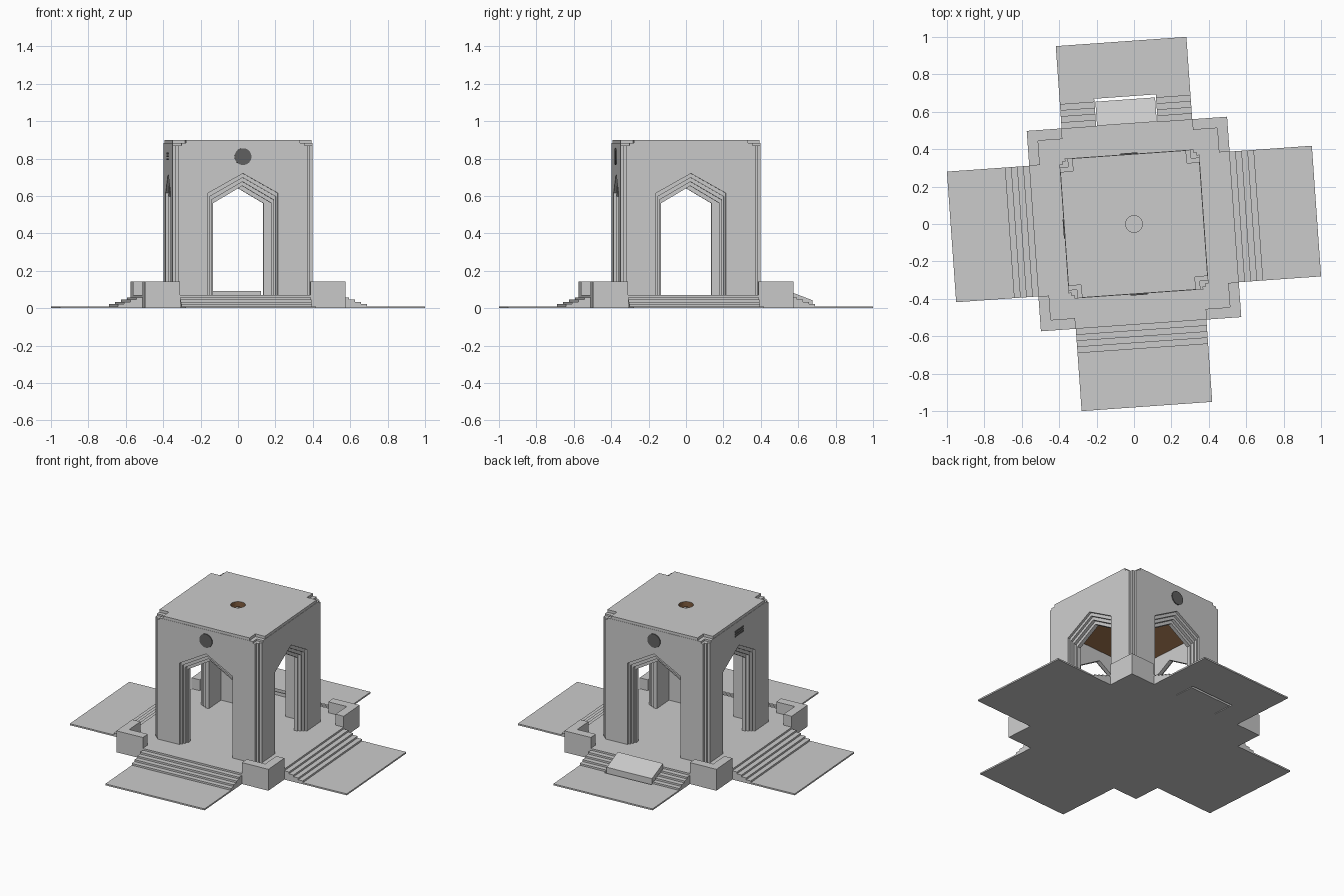
import bpy, bmesh, math
from mathutils import Matrix

if "Cube" in bpy.data.objects:
    bpy.data.objects.remove(bpy.data.objects["Cube"])

TURN = math.radians(4.05)          # whole building sits slightly turned
FLOOR = 0.07


def material(name, rgb):
    m = bpy.data.materials.new(name)
    m.diffuse_color = (*rgb, 1)
    m.use_nodes = True
    m.node_tree.nodes["Principled BSDF"].inputs["Base Color"].default_value = m.diffuse_color
    return m


BROWN = material("timber_brown", (0.22, 0.11, 0.05))
DARK = material("dark_metal", (0.12, 0.12, 0.12))
PALE = material("pale_stone", (0.75, 0.76, 0.73))


def finish(bm, name, quarter=0, mat=None):
    bmesh.ops.recalc_face_normals(bm, faces=bm.faces)
    me = bpy.data.meshes.new(name)
    bm.to_mesh(me)
    bm.free()
    ob = bpy.data.objects.new(name, me)
    ob.rotation_euler.z = TURN + quarter * math.pi / 2
    bpy.context.collection.objects.link(ob)
    if mat:
        me.materials.append(mat)
    return ob


def prism(name, pts, vec, quarter=0, mat=None):
    """Extrude a closed outline of 3D points along vec."""
    bm = bmesh.new()
    f = bm.faces.new([bm.verts.new(p) for p in pts])
    g = bmesh.ops.extrude_face_region(bm, geom=[f])
    bmesh.ops.translate(bm, vec=vec, verts=[v for v in g["geom"] if isinstance(v, bmesh.types.BMVert)])
    return finish(bm, name, quarter, mat)


def box(name, x, y, z, quarter=0, mat=None):
    pts = [(x[0], y[0], z[0]), (x[1], y[0], z[0]), (x[1], y[1], z[0]), (x[0], y[1], z[0])]
    return prism(name, pts, (0, 0, z[1] - z[0]), quarter, mat)


def cylinder(name, r, depth, matrix, mat=None, caps=True, n=32):
    bm = bmesh.new()
    bmesh.ops.create_cone(bm, cap_ends=caps, segments=n, radius1=r, radius2=r, depth=depth, matrix=matrix)
    return finish(bm, name, 0, mat)


def cut_square(h, cut, z):
    """Square outline with re-entrant square corners."""
    pts = []
    for k in range(4):
        c, s = math.cos(k * math.pi / 2), math.sin(k * math.pi / 2)
        for x, y in ((h, h - cut), (h - cut, h - cut), (h - cut, h)):
            pts.append((x * c - y * s, x * s + y * c, z))
    return pts


# Platform
P = 0.537
box("platform", (-P, P), (-P, P), (0, FLOOR))


# Stair flights (local side faces -y)
def flight(name, x0, x1, quarter):
    n, run, rise = 5, 0.163 / 5, 0.012
    pts = [(x0, -P, 0), (x0, -P, FLOOR - rise)]
    for i in range(n):
        y, z = -P - run * (i + 1), FLOOR - rise * (i + 1)
        pts.append((x0, y, z))
        pts.append((x0, y, z - rise if i < n - 1 else 0))
    prism(name, pts, (x1 - x0, 0, 0), quarter)


# Four sides: landing pad, steps, stepped arch wall, corner parapet
for k, side in enumerate(("front", "right", "back", "left")):
    box(side + "_landing_pad", (-0.35, 0.35), (-0.978, -0.70), (0, 0.01), k)
    if side == "back":
        flight("back_steps_a", -0.35, -0.165, k)
        flight("back_steps_b", 0.165, 0.35, k)
        box("back_pad_strip", (-0.165, 0.165), (-0.70, -0.683), (0, 0.01), k)
    else:
        flight(side + "_steps", -0.35, 0.35, k)

    depths = (0.375, 0.36, 0.345, 0.325, 0.30)
    for i, W in enumerate((0.345, 0.36, 0.345, 0.325)):
        w, s, a = 0.187 - 0.01 * i, 0.615 - 0.018 * i, 0.72 - 0.022 * i
        y = -depths[i]
        outline = [(-W, FLOOR), (-w, FLOOR), (-w, s), (0, a), (w, s), (w, FLOOR),
                   (W, FLOOR), (W, 0.87), (-W, 0.87)]
        prism(f"{side}_arch_wall_{i + 1}", [(px, y, pz) for px, pz in outline],
              (0, depths[i] - depths[i + 1], 0), k)

    corner = [(0.35, P), (P, P), (P, 0.35), (0.48, 0.35), (0.48, 0.48), (0.35, 0.48)]
    prism(f"corner_parapet_{k + 1}", [(px, py, 0.0) for px, py in corner], (0, 0, 0.143), k)

# Sloped panel on the back steps
prism("back_sloped_panel", [(-0.16, P, 0), (-0.16, P, 0.092), (-0.16, 0.667, 0.042), (-0.16, 0.667, 0)],
      (0.32, 0, 0), 0, PALE)

# Roof: two stepped tiers with a round opening
cutter = cylinder("roof_opening_cutter", 0.045, 0.2, Matrix.Translation((0, 0, 0.9)))
cutter.hide_render = True
cutter.hide_viewport = True
for name, h, cut, z0, z1 in (("roof_lower_tier", 0.375, 0.045, 0.865, 0.882),
                             ("roof_upper_tier", 0.373, 0.068, 0.882, 0.90)):
    roof = prism(name, cut_square(h, cut, z0), (0, 0, z1 - z0))
    m = roof.modifiers.new("opening", "BOOLEAN")
    m.operation, m.solver, m.object = "DIFFERENCE", "EXACT", cutter

# Timber ceiling hood and lining of the roof opening
bm = bmesh.new()
bmesh.ops.create_cone(bm, cap_ends=False, segments=4, radius1=0.30 * math.sqrt(2), radius2=0.047 * math.sqrt(2),
                      depth=0.145, matrix=Matrix.Translation((0, 0, 0.7925)) @ Matrix.Rotation(math.pi / 4, 4, "Z"))
finish(bm, "timber_ceiling", 0, BROWN)
cylinder("roof_opening_lining", 0.0445, 0.036, Matrix.Translation((0, 0, 0.881)), BROWN, caps=False)

# Round medallions on front and back
for name, sgn in (("front_medallion", -1), ("back_medallion", 1)):
    cylinder(name, 0.045, 0.012,
             Matrix.Translation((0, sgn * 0.375, 0.81)) @ Matrix.Rotation(math.pi / 2, 4, "X"), DARK)

# Small slatted vent on the left wall
for i in range(3):
    z = 0.792 + i * 0.015
    box(f"left_vent_slat_{i + 1}", (-0.379, -0.37), (-0.05, 0.05), (z, z + 0.009), 0, DARK)
